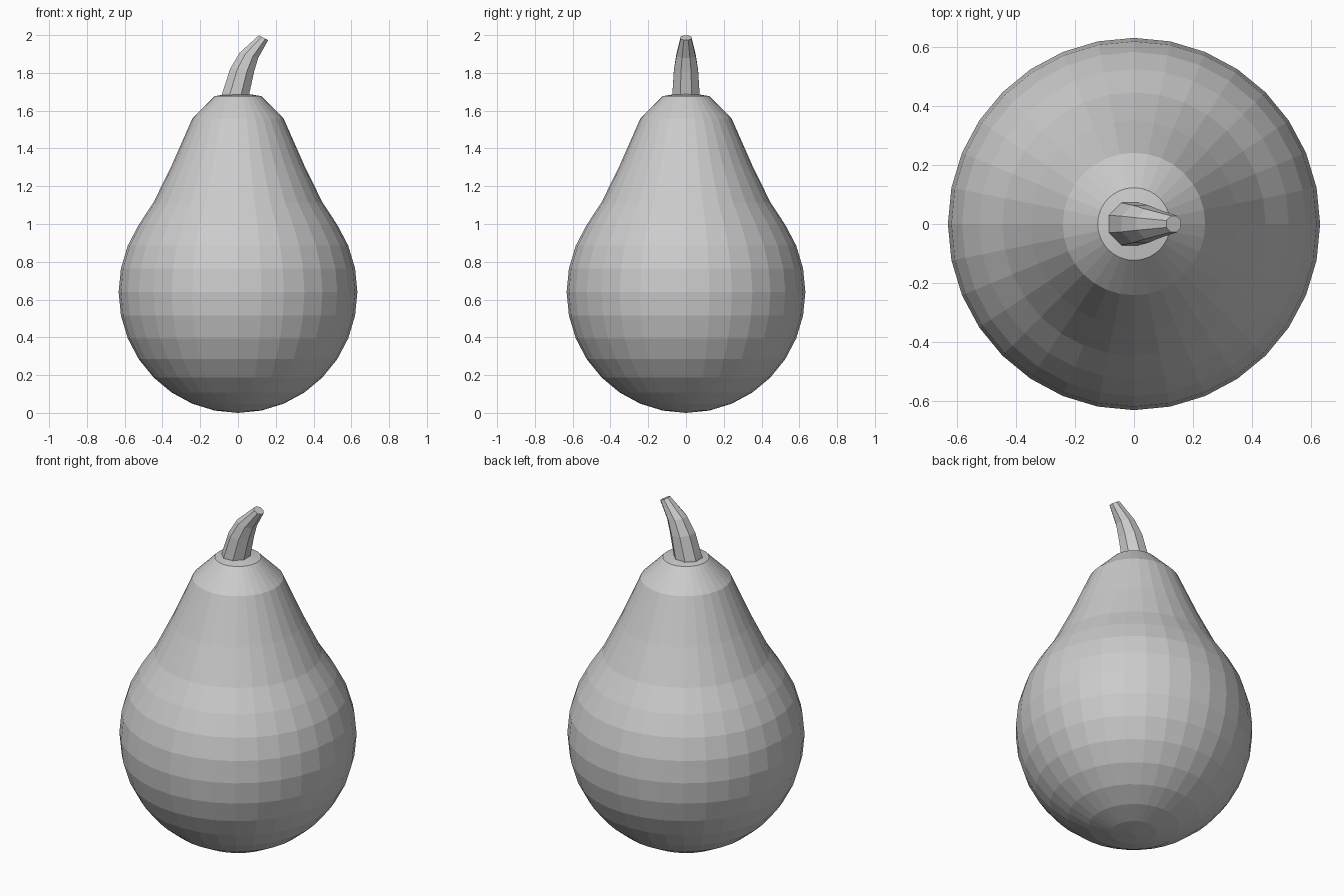
import bpy, bmesh, math
from mathutils import Vector, Matrix

cube = bpy.data.objects.get("Cube")
if cube:
    bpy.data.objects.remove(cube, do_unlink=True)

# One plain grey for the whole fruit
grey = bpy.data.materials.new("light_grey")
grey.use_nodes = True
colour = (0.6, 0.6, 0.6, 1)
grey.diffuse_color = colour
grey.node_tree.nodes["Principled BSDF"].inputs["Base Color"].default_value = colour


def add_object(name, bm):
    bmesh.ops.recalc_face_normals(bm, faces=bm.faces)
    mesh = bpy.data.meshes.new(name)
    bm.to_mesh(mesh)
    bm.free()
    mesh.materials.append(grey)
    obj = bpy.data.objects.new(name, mesh)
    bpy.context.collection.objects.link(obj)
    return obj


# Body: a sphere whose upper rings are pulled up into a neck
RADIUS, HALF_HEIGHT, RINGS = 0.632, 0.64, 16
NECK = {4: 1.115, 5: 1.31, 6: 1.558, 7: 1.677, 8: 1.697}
bm = bmesh.new()
bmesh.ops.create_uvsphere(bm, u_segments=32, v_segments=RINGS, radius=1)
for v in bm.verts:
    latitude = math.asin(max(-1, min(1, v.co.z)))
    ring = round(latitude / (math.pi / RINGS))
    z = NECK.get(ring, HALF_HEIGHT * (1 + v.co.z))
    v.co = (v.co.x * RADIUS, v.co.y * RADIUS, z)
add_object("pear_body", bm)

# Stem: tapering eight-sided rings bent towards +x (x, z, half width, tilt)
SIDES = 8
STATIONS = [(-0.016, 1.66, 0.073, 0), (-0.012, 1.69, 0.072, 0),
            (0.022, 1.815, 0.064, 6), (0.058, 1.893, 0.051, 15),
            (0.135, 1.986, 0.028, 28)]
bm = bmesh.new()
loops = []
for x, z, half, tilt in STATIONS:
    radius = half / math.cos(math.pi / SIDES)
    turn = Matrix.Rotation(math.radians(tilt), 3, "Y")
    ring = []
    for i in range(SIDES):
        a = (i + 0.5) * math.tau / SIDES
        offset = turn @ Vector((math.cos(a), math.sin(a), 0)) * radius
        ring.append(bm.verts.new(Vector((x, 0, z)) + offset))
    loops.append(ring)
for low, high in zip(loops, loops[1:]):
    for i in range(SIDES):
        j = (i + 1) % SIDES
        bm.faces.new((low[i], low[j], high[j], high[i]))
bm.faces.new(loops[0])
bm.faces.new(loops[-1])
add_object("stem", bm)
